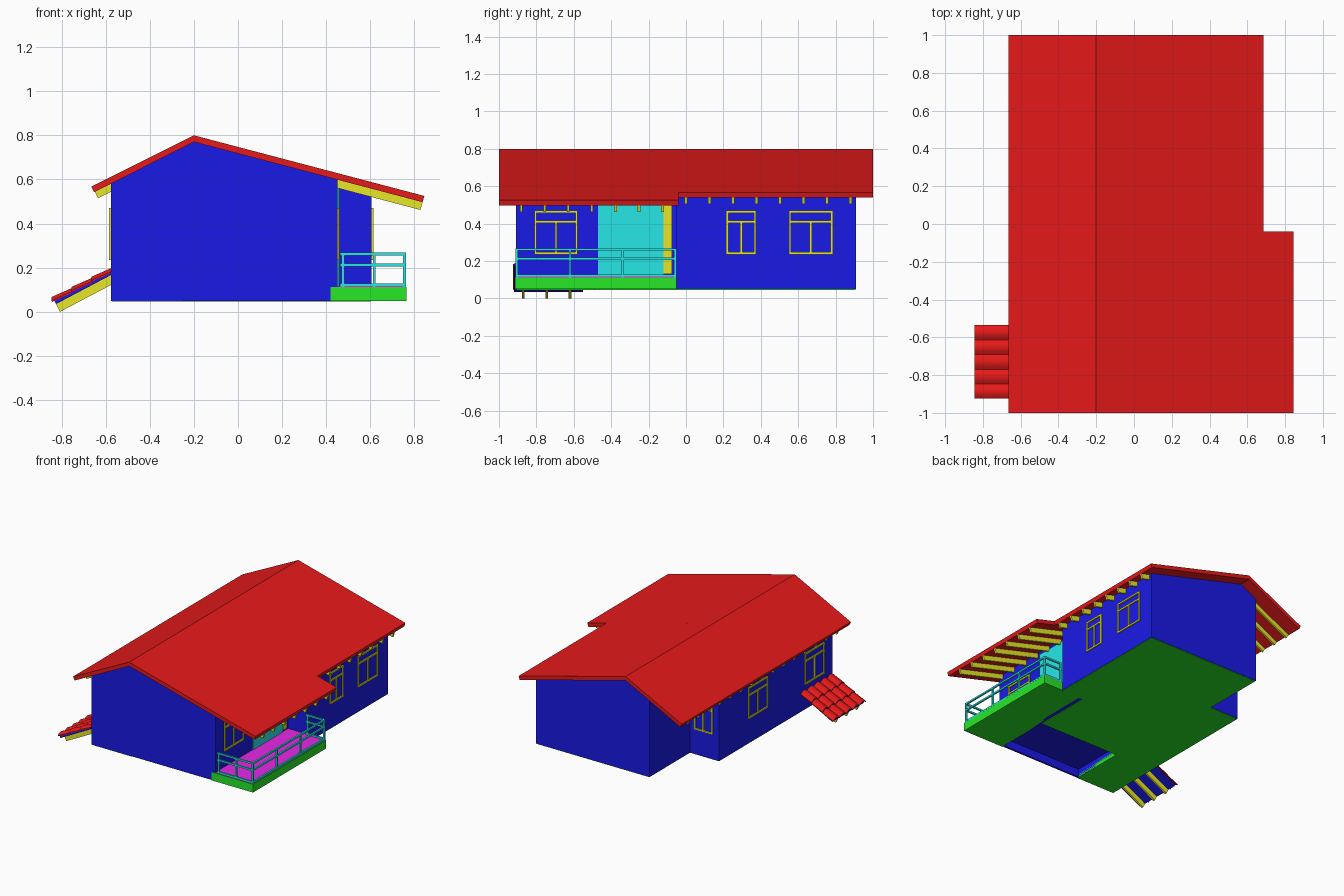
import bpy, bmesh, math
from mathutils import Vector

if "Cube" in bpy.data.objects:
    bpy.data.objects.remove(bpy.data.objects["Cube"])


def material(name, rgb):
    m = bpy.data.materials.new(name)
    m.diffuse_color = (*rgb, 1)
    m.use_nodes = True
    m.node_tree.nodes["Principled BSDF"].inputs["Base Color"].default_value = m.diffuse_color
    return m


RED = material("red", (0.8, 0.01, 0.01))
BLUE = material("blue", (0.01, 0.01, 0.8))
YELLOW = material("yellow", (0.8, 0.8, 0.02))
CYAN = material("cyan", (0.02, 0.8, 0.8))
GREEN = material("green", (0.02, 0.8, 0.02))
MAGENTA = material("magenta", (0.8, 0.02, 0.8))


def finish(name, bm, mat):
    bmesh.ops.recalc_face_normals(bm, faces=bm.faces)
    me = bpy.data.meshes.new(name)
    bm.to_mesh(me)
    bm.free()
    me.materials.append(mat)
    ob = bpy.data.objects.new(name, me)
    bpy.context.collection.objects.link(ob)
    return ob


def extrude(bm, pts, vec):
    f = bm.faces.new([bm.verts.new(p) for p in pts])
    r = bmesh.ops.extrude_face_region(bm, geom=[f], use_keep_orig=True)
    moved = [v for v in r["geom"] if isinstance(v, bmesh.types.BMVert)]
    bmesh.ops.translate(bm, verts=moved, vec=vec)


def prisms(name, items, mat):
    """Each item: (xz outline, y start, y end)."""
    bm = bmesh.new()
    for pts, y0, y1 in items:
        extrude(bm, [(x, y0, z) for x, z in pts], Vector((0, y1 - y0, 0)))
    return finish(name, bm, mat)


def plan(name, pts, z0, z1, mat):
    bm = bmesh.new()
    extrude(bm, [(x, y, z0) for x, y in pts], Vector((0, 0, z1 - z0)))
    return finish(name, bm, mat)


def boxes(name, items, mat):
    """Each item: (x0, x1, y0, y1, z0, z1)."""
    return prisms(name, [([(a, e), (b, e), (b, f), (a, f)], c, d)
                         for a, b, c, d, e, f in items], mat)


def under(x):
    """Height of the roof underside."""
    return 0.77 - 0.263 * (x + 0.2) if x > -0.2 else 0.77 + 0.5 * (x + 0.2)


# Walls in three stretches following the roof pitch
def section(xl, xr):
    return [(xl, 0.05), (xr, 0.05), (xr, under(xr)), (-0.2, 0.77), (xl, under(xl))]


front = prisms("front_walls", [(section(-0.575, 0.45), -0.91, -0.05)], BLUE)
prisms("middle_walls", [(section(-0.575, 0.605), -0.05, 0.43)], BLUE)
prisms("rear_walls", [(section(-0.335, 0.605), 0.43, 0.91)], BLUE)

# Recess under the front room
cutter = boxes("recess_cutter", [(-0.25, 0.42, -0.895, -0.49, 0.0, 0.11)], BLUE)
cutter.hide_render = True
cutter.hide_viewport = True
mod = front.modifiers.new("recess", "BOOLEAN")
mod.operation = "DIFFERENCE"
mod.solver = "EXACT"
mod.object = cutter

# Base slab around the recess
plan("base_slab", [(-0.572, -0.907), (-0.25, -0.907), (-0.25, -0.49), (0.42, -0.49),
                   (0.42, -0.05), (0.602, -0.05), (0.602, 0.907), (-0.332, 0.907),
                   (-0.332, 0.427), (-0.572, 0.427)], 0.046, 0.10, GREEN)

# Roof with a longer eave over the terrace
def roof(xr, zr):
    return [(-0.665, 0.568), (-0.2, 0.8), (xr, zr), (xr - 0.008, zr - 0.028),
            (-0.2, 0.77), (-0.652, 0.542)]


prisms("roof", [(roof(0.845, 0.525), -1, -0.04), (roof(0.685, 0.567), -0.04, 1)], RED)

# Rafters
def rafter(xa, xb, lean):
    return [(xa, under(xa)), (xb, under(xb)), (xb - lean, under(xb - lean) - 0.038),
            (xa, under(xa) - 0.038)]


rafters = []
for i in range(15):
    y = -0.88 + i * 0.1257
    span = (y - 0.007, y + 0.007)
    tip = 0.837 if y < -0.05 else 0.678
    rafters += [(rafter(0.4, tip, 0.01), *span), (rafter(-0.3, -0.65, -0.016), *span)]
prisms("rafters", rafters, YELLOW)


# Windows: frame, transom and mullion on a wall plane
def window(name, axis, plane, side, u0, u1):
    z0, z1, t, b = 0.235, 0.47, 0.41, 0.012
    m = (u0 + u1) / 2
    bars = [(u0, u0 + b, z0, z1), (u1 - b, u1, z0, z1), (u0, u1, z0, z0 + b),
            (u0, u1, z1 - b, z1), (u0, u1, t - b / 2, t + b / 2),
            (m - b / 2, m + b / 2, z0, t)]
    p, q = sorted((plane - side * 0.005, plane + side * 0.009))
    if axis == "x":
        items = [(p, q, a, c, d, e) for a, c, d, e in bars]
    else:
        items = [(a, c, p, q, d, e) for a, c, d, e in bars]
    boxes(name, items, YELLOW)


window("terrace_window", "x", 0.45, 1, -0.81, -0.58)
window("right_small_window", "x", 0.605, 1, 0.215, 0.375)
window("right_window", "x", 0.605, 1, 0.55, 0.785)
window("left_window", "x", -0.575, -1, -0.14, 0.09)
window("left_front_window", "x", -0.575, -1, -0.81, -0.58)
window("recess_window", "y", 0.43, 1, -0.525, -0.37)

# Terrace door wall and post
boxes("terrace_glazing", [(0.445, 0.457, -0.47, -0.295, 0.118, 0.575),
                          (0.445, 0.457, -0.29, -0.12, 0.118, 0.575),
                          (0.445, 0.454, -0.47, -0.12, 0.118, 0.575)], CYAN)
boxes("terrace_door_panel", [(0.445, 0.46, -0.12, -0.075, 0.13, 0.57)], YELLOW)

# Terrace
boxes("terrace_base", [(0.42, 0.765, -0.915, -0.05, 0.05, 0.112)], GREEN)
boxes("terrace_floor", [(0.45, 0.76, -0.91, -0.052, 0.105, 0.116)], MAGENTA)

# Railing
h = 0.006
rails = []
for z in (0.122, 0.212, 0.262):
    rails += [(0.462, 0.761, -0.911, -0.899, z - h, z + h),
              (0.749, 0.761, -0.911, -0.052, z - h, z + h),
              (0.605, 0.761, -0.064, -0.052, z - h, z + h)]
for x, y in [(0.476, -0.905), (0.618, -0.905), (0.755, -0.905), (0.755, -0.62),
             (0.755, -0.34), (0.755, -0.058), (0.618, -0.058)]:
    rails.append((x - h, x + h, y - h, y + h, 0.112, 0.262))
boxes("terrace_railing", rails, CYAN)

# Side awning: rafters and board
prisms("awning_rafters", [([(-0.575, 0.168), (-0.825, 0.036), (-0.807, 0.0), (-0.575, 0.122)],
                           y - 0.007, y + 0.007) for y in (-0.87, -0.745, -0.62)], YELLOW)
prisms("awning_board", [([(-0.575, 0.183), (-0.833, 0.05), (-0.825, 0.035), (-0.575, 0.167)],
                         -0.92, -0.55)], BLUE)

# Side awning: three overlapping rows of rounded tiles
bm = bmesh.new()
lobes, seg = 5, 8
n = lobes * seg
for row in range(3):
    xa, xb = -0.575 - 0.09 * row, -0.575 - 0.09 * (row + 1)
    za, zb = [0.182 + 0.507 * (x + 0.575) for x in (xa, xb)]
    zb += 0.006
    strips = []
    for i in range(n + 1):
        y = -0.925 + 0.39 * i / n
        w = 0.016 * abs(math.sin(math.pi * i / seg))
        strips.append([bm.verts.new(p) for p in (
            (xa, y, za + w), (xb, y, zb + w), (xb + 0.002, y, zb + w - 0.006),
            (xa, y, za + w - 0.006))])
    for a, b in zip(strips, strips[1:]):
        for k in range(4):
            bm.faces.new((a[k], a[(k + 1) % 4], b[(k + 1) % 4], b[k]))
    bm.faces.new(strips[0])
    bm.faces.new(strips[-1])
tiles = finish("awning_tiles", bm, RED)
bpy.context.view_layer.objects.active = tiles
tiles.select_set(True)
bpy.ops.object.shade_smooth_by_angle(angle=math.radians(35))
